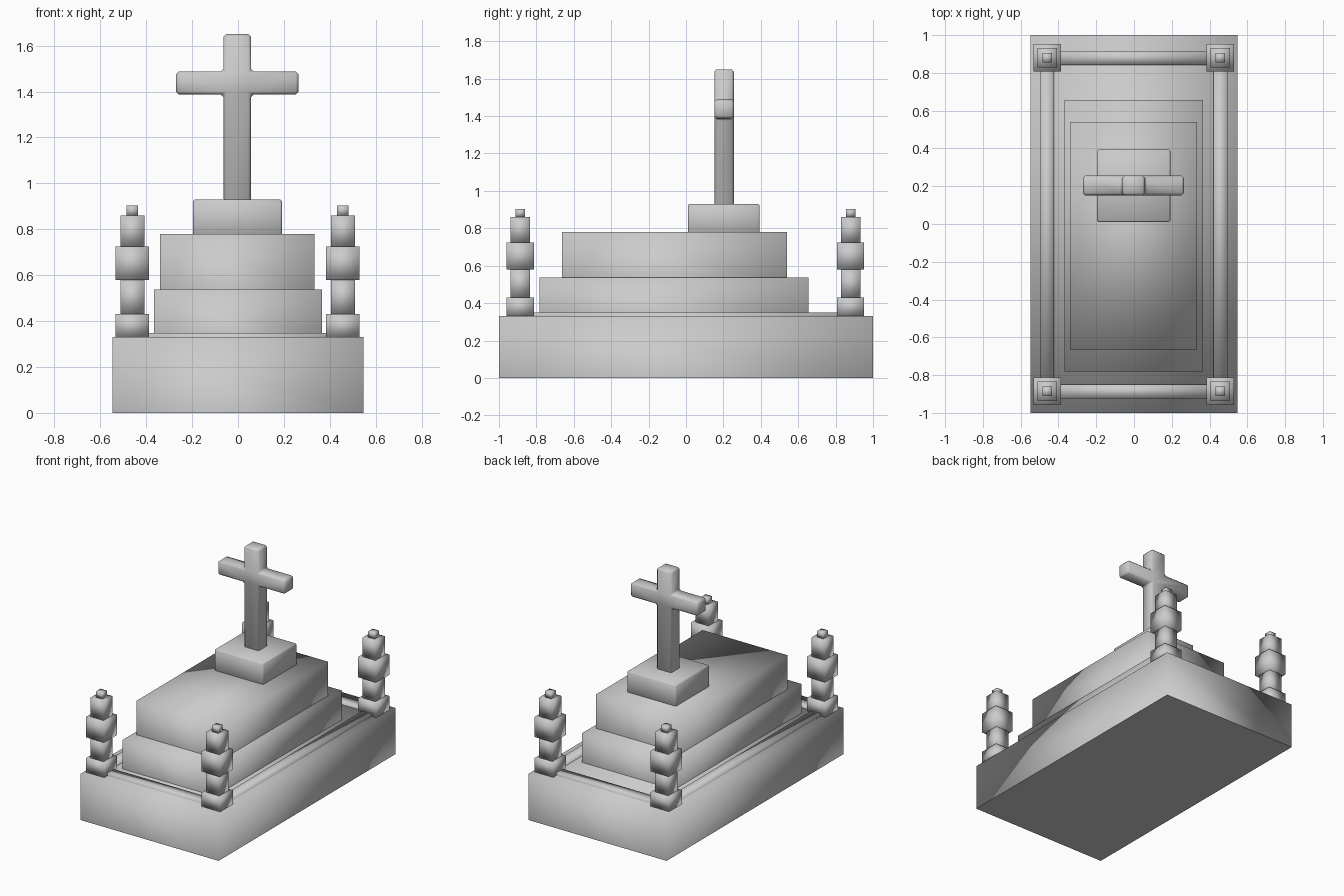
import bpy, bmesh
from mathutils import Vector

if "Cube" in bpy.data.objects:
    bpy.data.objects.remove(bpy.data.objects["Cube"])


def finish(name, bm, bevel=0.0):
    mesh = bpy.data.meshes.new(name)
    bm.to_mesh(mesh)
    bm.free()
    for p in mesh.polygons:
        p.use_smooth = True
    obj = bpy.data.objects.new(name, mesh)
    bpy.context.collection.objects.link(obj)
    if bevel:
        mod = obj.modifiers.new("soft_edges", "BEVEL")
        mod.width = bevel
        mod.segments = 1
        mod.limit_method = "ANGLE"
    return obj


def add_box(bm, lo, hi, bottom=True):
    lo, hi = Vector(lo), Vector(hi)
    verts = bmesh.ops.create_cube(bm, size=1)["verts"]
    for v in verts:
        v.co = (lo + hi) / 2 + Vector(a * b for a, b in zip(v.co, hi - lo))
    if not bottom:
        low = [f for f in bm.faces if all(abs(v.co.z - lo.z) < 1e-5 for v in f.verts)]
        bmesh.ops.delete(bm, geom=low, context="FACES_ONLY")


def box(name, lo, hi, bevel=0.0, bottom=True):
    bm = bmesh.new()
    add_box(bm, lo, hi, bottom)
    return finish(name, bm, bevel)


# Base with a separate underside, and the two stepped slabs
box("base", (-0.547, -1, 0), (0.547, 1, 0.33), bottom=False)
bm = bmesh.new()
bm.faces.new([bm.verts.new((x, y, 0)) for x, y in
              ((-0.547, -1), (0.547, -1), (0.547, 1), (-0.547, 1))])
finish("base_underside", bm)
box("lower_slab", (-0.367, -0.782, 0.33), (0.365, 0.656, 0.537), bottom=False)
box("upper_slab", (-0.339, -0.664, 0.537), (0.334, 0.54, 0.78), bottom=False)

# Corner posts: stacked square blocks (half width, bottom, top)
POST = [(0.073, 0.33, 0.43), (0.052, 0.43, 0.58), (0.073, 0.58, 0.725),
        (0.052, 0.725, 0.86), (0.025, 0.86, 0.903)]
PX, PY = (-0.46, 0.457), (-0.886, 0.88)
for x in PX:
    for y in PY:
        bm = bmesh.new()
        for h, z0, z1 in POST:
            add_box(bm, (x - h, y - h, z0), (x + h, y + h, z1))
        finish("corner_post", bm)

# Low kerb rails between the posts
R = 0.037
for x in PX:
    box("side_rail", (x - R, PY[0], 0.30), (x + R, PY[1], 0.349))
for y in PY:
    box("end_rail", (PX[0], y - R, 0.30), (PX[1], y + R, 0.349))

# Plinth carrying the cross
box("cross_plinth", (-0.196, 0.01, 0.77), (0.192, 0.394, 0.93), 0.008)

# Cross: one extruded outline with chamfered edges
half = [(0.06, 0.92), (0.06, 1.388), (0.267, 1.388),
        (0.267, 1.488), (0.06, 1.488), (0.06, 1.65)]
outline = half + [(-x, z) for x, z in reversed(half)]
bm = bmesh.new()
face = bm.faces.new([bm.verts.new((x - 0.003, 0.152, z)) for x, z in outline])
ext = bmesh.ops.extrude_face_region(bm, geom=[face], use_keep_orig=True)["geom"]
bmesh.ops.translate(bm, vec=(0, 0.104, 0),
                    verts=[g for g in ext if isinstance(g, bmesh.types.BMVert)])
bmesh.ops.recalc_face_normals(bm, faces=bm.faces)
finish("cross", bm, 0.012)
